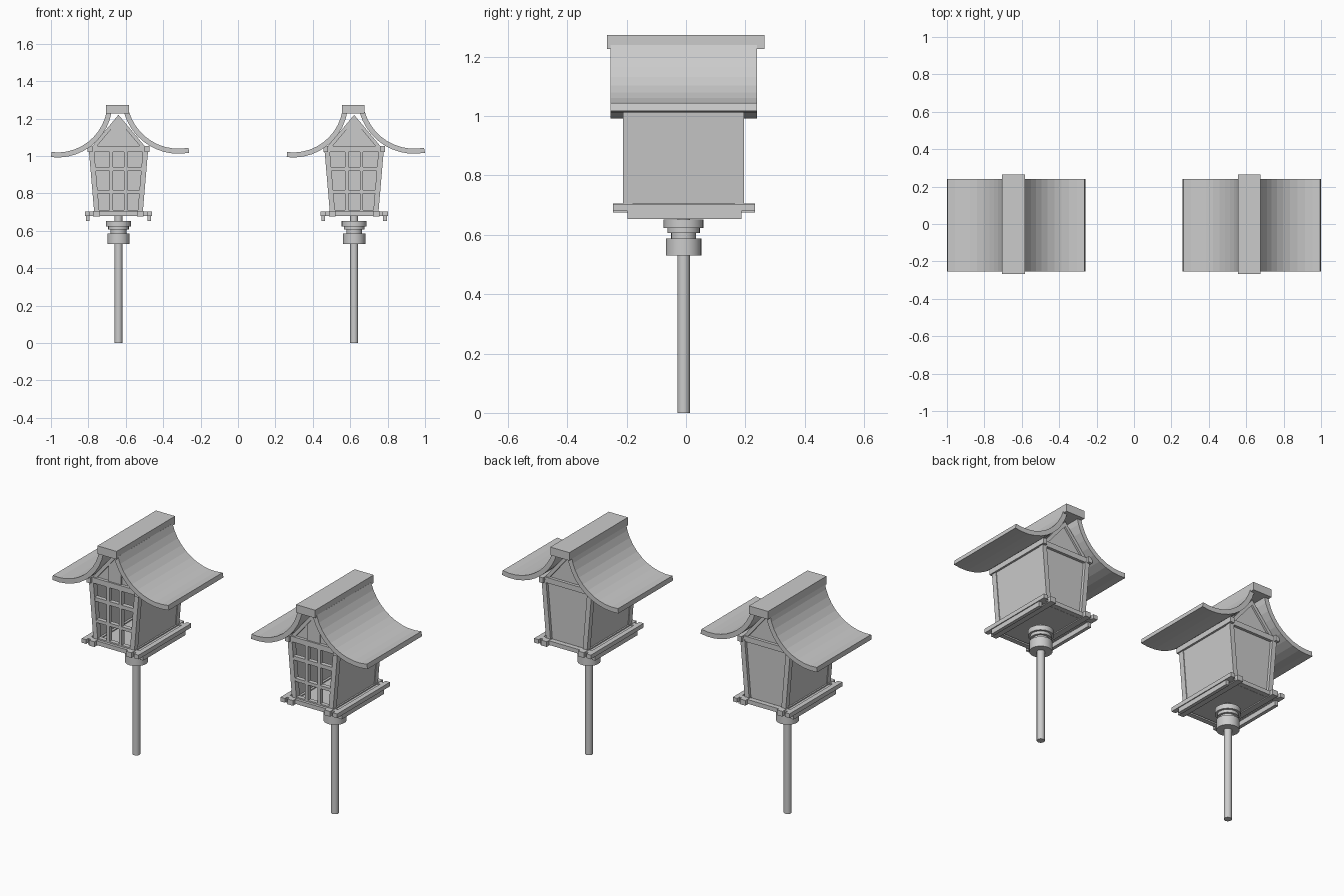
import bpy, bmesh, math

if "Cube" in bpy.data.objects:
    bpy.data.objects.remove(bpy.data.objects["Cube"])


def prism(name, pts, y0, y1):
    """Extrude an (x, z) outline along y."""
    bm = bmesh.new()
    f = bm.faces.new([bm.verts.new((CX + x, y0, z)) for x, z in pts])
    r = bmesh.ops.extrude_face_region(bm, geom=[f])
    new = [v for v in r["geom"] if isinstance(v, bmesh.types.BMVert)]
    bmesh.ops.translate(bm, verts=new, vec=(0, y1 - y0, 0))
    bmesh.ops.recalc_face_normals(bm, faces=bm.faces)
    me = bpy.data.meshes.new(name)
    bm.to_mesh(me)
    bm.free()
    ob = bpy.data.objects.new(name, me)
    bpy.context.collection.objects.link(ob)
    return ob


def box(name, x0, x1, y0, y1, z0, z1):
    return prism(name, [(x0, z0), (x1, z0), (x1, z1), (x0, z1)], y0, y1)


def cyl(name, r, z0, z1):
    bpy.ops.mesh.primitive_cylinder_add(vertices=24, radius=r, depth=z1 - z0,
                                        location=(CX, YC, (z0 + z1) / 2))
    ob = bpy.context.object
    ob.name = name
    bpy.ops.object.shade_smooth_by_angle(angle=math.radians(30))


def half_width(z):
    return 0.13 + 0.03 * (z - 0.70) / 0.35


def roof(name, side, cx, cz, r, tip, top, n=10):
    """Curved roof slab; angles measured from straight down, tip outward."""
    ang = [math.radians(-tip + (top + tip) * i / n) for i in range(n + 1)]
    arc = lambda rad: [(side * (cx - rad * math.sin(a)), cz - rad * math.cos(a)) for a in ang]
    prism(name, arc(r) + arc(r + 0.027)[::-1], -0.254, 0.24)


YC = -0.008
for CX, tag in ((-0.639, "left"), (0.621, "right")):
    # pole and turned collar
    cyl(f"pole_{tag}", 0.021, 0.0, 0.69)
    for i, (r, z0, z1) in enumerate([(0.06, 0.53, 0.587), (0.042, 0.587, 0.606),
                                     (0.055, 0.606, 0.623), (0.067, 0.623, 0.652)]):
        cyl(f"collar_{i}_{tag}", r, z0, z1)

    # floor and base beams
    box(f"floor_{tag}", -0.165, 0.165, -0.19, 0.18, 0.682, 0.70)
    for y in (-0.212, 0.198):
        box(f"base_cross_beam_{tag}", -0.18, 0.18, y - 0.014, y + 0.014, 0.68, 0.704)

    # side parts, mirrored
    for s in (-1, 1):
        box(f"base_long_beam_{tag}", s * 0.135, s * 0.10, -0.246, 0.232, 0.676, 0.706)
        box(f"base_rail_{tag}", s * 0.155, s * 0.175, -0.197, 0.187, 0.653, 0.682)
        box(f"outer_beam_{tag}", s * 0.152, s * 0.18, -0.246, 0.232, 0.68, 0.704)
        slab = lambda a, b: [(s * (half_width(z) - d), z)
                             for z, d in ((0.70, a), (1.04, a), (1.04, b), (0.70, b))]
        prism(f"side_wall_{tag}", slab(0.004, 0.018), -0.20, 0.185)
        prism(f"front_post_{tag}", slab(0, 0.028), -0.212, -0.18)
        prism(f"back_post_{tag}", slab(0, 0.028), 0.165, 0.195)
        box(f"top_long_beam_{tag}", s * 0.14, s * 0.165, -0.225, 0.21, 1.022, 1.053)
        box(f"lattice_upright_{tag}", s * 0.03, s * 0.048, -0.21, -0.185, 0.70, 1.04)
        # sloping gable rafters
        for y in (-0.205, 0.168):
            prism(f"rafter_{tag}", [(s * 0.14, 1.053), (s * 0.115, 1.053),
                                    (0, 1.19), (0, 1.22)], y, y + 0.02)

    # lattice bars
    for z0, z1 in ((0.70, 0.712), (0.80, 0.818), (0.92, 0.942)):
        w = half_width(z0) - 0.01
        box(f"lattice_bar_{tag}", -w, w, -0.21, -0.185, z0, z1)

    # top cross beams, back wall, ceiling and gables
    for y in (-0.198, 0.18):
        box(f"top_cross_beam_{tag}", -0.165, 0.165, y - 0.014, y + 0.014, 1.022, 1.053)
    b, t = half_width(0.70) - 0.01, half_width(1.04) - 0.01
    prism(f"back_wall_{tag}", [(-b, 0.70), (b, 0.70), (t, 1.04), (-t, 1.04)], 0.165, 0.178)
    box(f"ceiling_{tag}", -0.15, 0.15, -0.19, 0.17, 1.035, 1.05)
    for y in (-0.195, 0.165):
        prism(f"gable_{tag}", [(-0.135, 1.05), (0.135, 1.05), (0, 1.21)], y, y + 0.012)
    prism(f"gable_post_{tag}", [(-0.04, 1.05), (0.04, 1.05), (0.04, 1.165),
                                (0, 1.21), (-0.04, 1.165)], -0.203, -0.185)

    # curved roof halves and ridge cap
    roof(f"roof_left_{tag}", -1, 0.326, 1.286, 0.267, 6.8, 81)
    roof(f"roof_right_{tag}", 1, 0.321, 1.315, 0.276, 11, 74)
    box(f"ridge_cap_{tag}", -0.066, 0.055, -0.266, 0.264, 1.227, 1.273)
